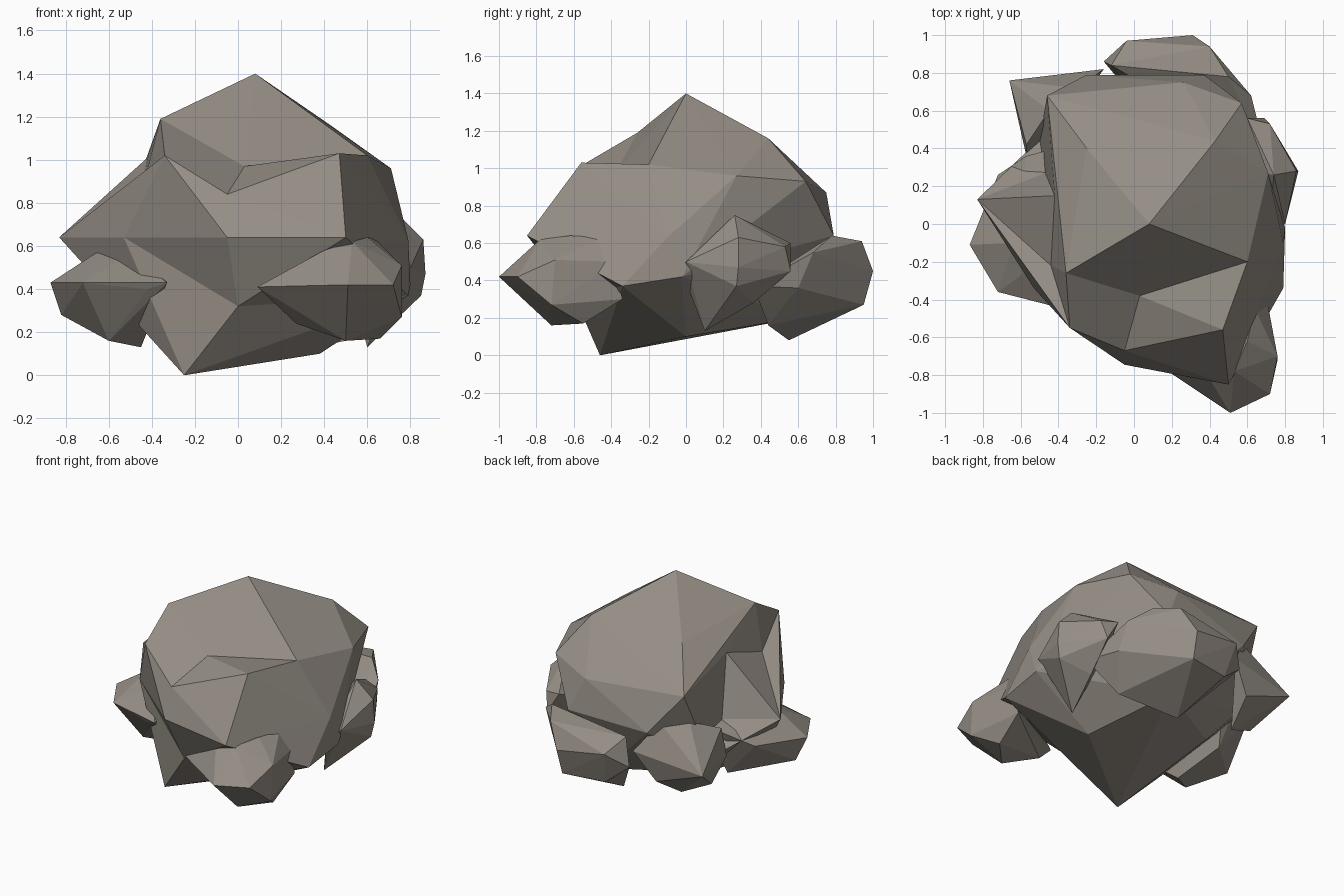
import bpy
import bmesh
from mathutils import Vector

default_cube = bpy.data.objects.get("Cube")
if default_cube:
    bpy.data.objects.remove(default_cube, do_unlink=True)


def make_material(name, colour):
    material = bpy.data.materials.new(name)
    material.use_nodes = True
    material.diffuse_color = colour
    shader = next(n for n in material.node_tree.nodes if n.type == "BSDF_PRINCIPLED")
    shader.inputs["Base Color"].default_value = colour
    shader.inputs["Roughness"].default_value = 0.9
    return material


stone = make_material("warm grey stone", (0.30, 0.27, 0.235, 1))


def dent(bm, rim_points, centre):
    """Replace the faces spanning the rim points with a fan to a new centre."""
    rim_points = [Vector(p) for p in rim_points]

    def on_rim(vert):
        return any((vert.co - p).length < 0.005 for p in rim_points)

    patch = [f for f in bm.faces if all(on_rim(v) for v in f.verts)]
    if not patch:
        return
    inside = set(patch)
    border = [e for e in bm.edges if sum(f in inside for f in e.link_faces) == 1]
    ends = [tuple(e.verts) for e in border]
    bmesh.ops.delete(bm, geom=patch, context="FACES")
    middle = bm.verts.new(centre)
    for first, second in ends:
        bm.faces.new((first, second, middle))


def make_rock(name, corners, dents=()):
    """Chip a flat-faced rock out of its outermost corners."""
    bm = bmesh.new()
    for corner in corners:
        bm.verts.new(corner)
    bmesh.ops.convex_hull(bm, input=list(bm.verts), use_existing_faces=False)
    loose = [v for v in bm.verts if not v.link_faces]
    bmesh.ops.delete(bm, geom=loose, context="VERTS")
    for rim_points, centre in dents:
        dent(bm, rim_points, centre)
    bmesh.ops.recalc_face_normals(bm, faces=list(bm.faces))
    for face in bm.faces:
        face.smooth = False
    mesh = bpy.data.meshes.new(name)
    bm.to_mesh(mesh)
    bm.free()
    mesh.materials.append(stone)
    rock = bpy.data.objects.new(name, mesh)
    bpy.context.collection.objects.link(rock)
    return rock


# Main boulder: corners around its hollows have names
peak = (.08, 0, 1.4)
crown_right = (-.36, -.26, 1.19)
crown_left = (.6, -.2, 1.02)
brow_right = (-.34, -.55, 1.02)
brow_left = (.47, -.56, 1.03)
brow_middle = (-.05, -.67, .84)
chin_left = (.5, -.85, .64)
chin_middle = (-.05, -.745, .64)
chin_right = (-.53, -.34, .64)
foot = (-.25, -.46, 0)
hip = (.79, -.34, .37)
side_ridge = (-.42, .15, 1.01)
side_spur = (-.83, .13, .64)
rear_shoulder = (-.46, .68, .91)
rear_side = (-.5, .45, .4)

upper_ring = [(.71, .27, .96), (.57, .64, .93), (.43, .44, 1.16),
              (-.25, .4, 1.13), (.26, .75, .87)]
waist_ring = [(.79, -.1, .63), (.37, .79, .64), (-.25, .79, .64)]
base_ring = [(.38, 0, .1), (.8, -.02, .42), (-.35, .3, .2), (.2, .6, .2)]

make_rock(
    "main_boulder",
    [peak, crown_right, crown_left, brow_right, brow_left,
     chin_left, chin_middle, chin_right, foot, hip,
     side_spur, rear_shoulder, rear_side,
     *upper_ring, *waist_ring, *base_ring],
    dents=[
        # face and the hollow in the brow
        ([brow_right, brow_left, chin_left, chin_middle], brow_middle),
        ([peak, crown_right, crown_left, brow_right, brow_left, brow_middle],
         (.03, -.38, .97)),
        # undercut below the chin
        ([chin_left, chin_middle, chin_right, foot, hip], (0, -.6, .32)),
        # thin spur on the side, hollow above and behind
        ([crown_right, side_spur, rear_shoulder], side_ridge),
        ([crown_right, side_ridge, side_spur, brow_right], (-.44, -.22, .88)),
        ([side_ridge, side_spur, rear_shoulder, rear_side], (-.47, .27, .6)),
    ],
)

# Small rocks leaning around the foot of the boulder
make_rock("front_left_rock", [
    (.51, -1, .42), (.37, -.9, .42), (.72, -.9, .42), (.76, -.72, .27),
    (.76, -.7, .51), (.09, -.72, .41), (.27, -.62, .24), (.5, -.72, .16),
    (.66, -.55, .17), (.4, -.82, .58), (.53, -.78, .62), (.6, -.62, .64),
    (.64, -.45, .63), (.7, -.38, .5), (.68, -.34, .3)])

make_rock("right_rock", [
    (-.87, -.11, .43), (-.72, -.36, .43), (-.42, -.42, .4), (-.33, -.46, .43),
    (-.64, -.1, .58), (-.5, -.2, .57), (-.82, -.05, .28), (-.6, -.2, .16),
    (-.45, -.1, .13), (-.72, .26, .47), (-.57, .36, .55), (-.42, .4, .6),
    (-.5, .25, .22)])

make_rock("left_rock", [
    (.87, .28, .47), (.86, .28, .63), (.72, .53, .58), (.8, 0, .5),
    (.69, .56, .45), (.74, .26, .75), (.72, -.03, .47), (.6, .1, .13),
    (.66, .36, .28), (.85, .27, .37), (.5, .3, .5), (.6, .56, .6)])

make_rock("back_rock", [
    (-.04, .97, .5), (.31, 1, .45), (.4, .94, .61), (.3, .95, .27),
    (-.16, .86, .4), (.5, .78, .64), (.62, .68, .55), (.63, .6, .36),
    (.5, .44, .16), (.1, .55, .08), (-.12, .84, .6), (0, .9, .27),
    (.7, .36, .37)])

make_rock("back_right_rock", [
    (-.66, .76, .43), (-.57, .42, .62), (-.45, .6, .7), (-.3, .72, .7),
    (-.16, .82, .5), (-.3, .76, .3), (-.55, .5, .25), (-.35, .55, .16),
    (-.57, .36, .4)])
